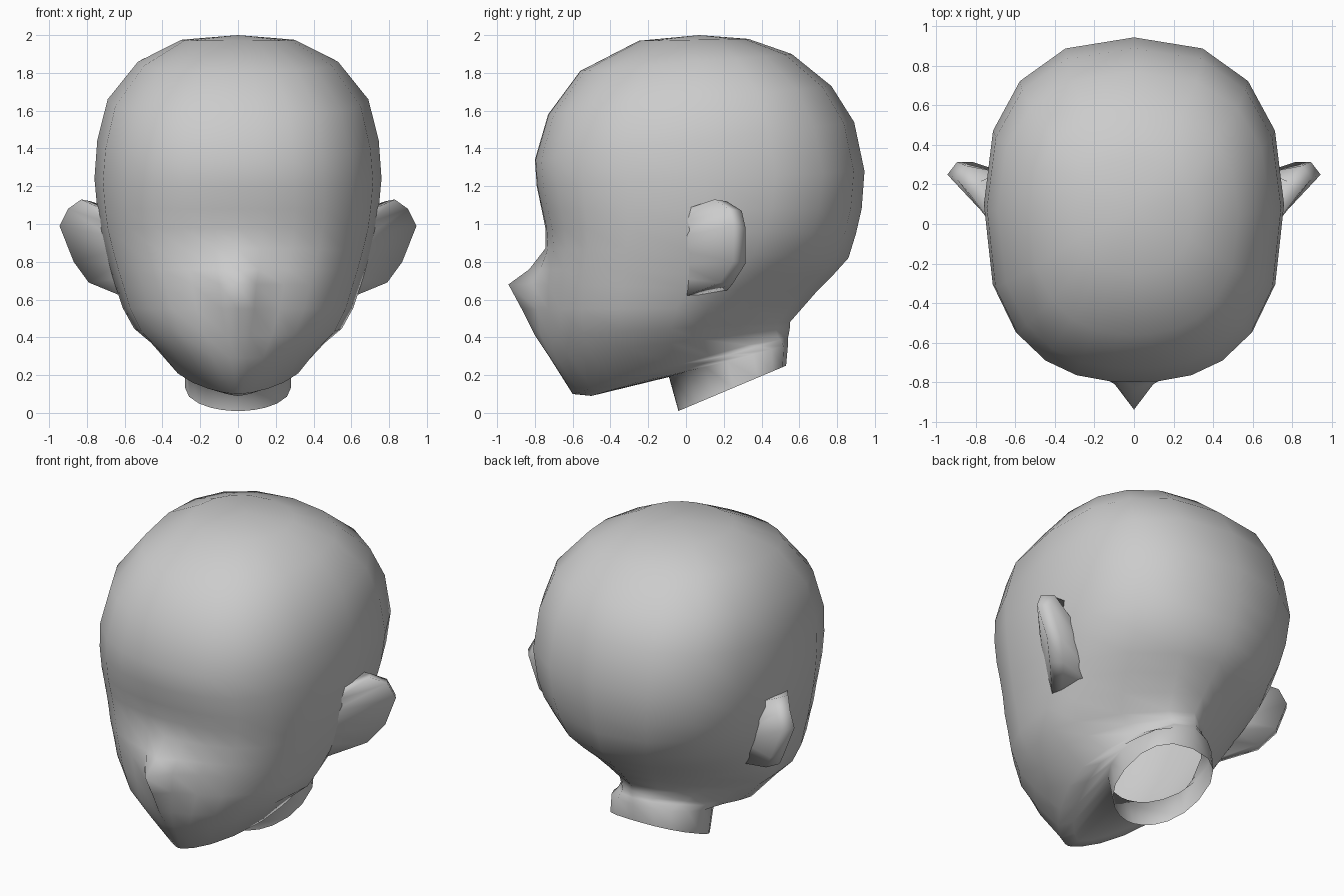
import bpy, bmesh
from math import sin, cos, radians

cube = bpy.data.objects.get("Cube")
if cube:
    bpy.data.objects.remove(cube, do_unlink=True)

grey = bpy.data.materials.new("plain grey")
grey.use_nodes = True
grey.diffuse_color = (0.6, 0.6, 0.6, 1)
grey.node_tree.nodes["Principled BSDF"].inputs["Base Color"].default_value = (0.6, 0.6, 0.6, 1)


def finish(bm, name):
    """Turn a bmesh into a smooth object in the single colour."""
    bmesh.ops.recalc_face_normals(bm, faces=bm.faces)
    mesh = bpy.data.meshes.new(name)
    bm.to_mesh(mesh)
    bm.free()
    mesh.materials.append(grey)
    mesh.shade_smooth()
    obj = bpy.data.objects.new(name, mesh)
    bpy.context.collection.objects.link(obj)
    return obj


def bridge(bm, a, b, closed):
    n = len(a)
    for i in range(n if closed else n - 1):
        j = (i + 1) % n
        bm.faces.new((a[i], a[j], b[j], b[i]))


# Angles around half a ring, from the face to the back of the head
HALF = [0, 6, 18, 32, 48, 68, 90, 112, 134, 157, 180]
ANGLES = HALF + [360 - a for a in HALF[-2:0:-1]]


def ring(bm, front, back, width, mid, pf, pb, nose=0):
    """Tilted superellipse ring, widest at y = mid, with a push at the nose."""
    (yf, zf), (yb, zb) = front, back
    verts = []
    for a in ANGLES:
        s, c = sin(radians(a)), cos(radians(a))
        p, reach = (pf, yf - mid) if c > 0 else (pb, yb - mid)
        x = width * abs(s) ** (2 / p) * (1 if s >= 0 else -1)
        y = mid + reach * abs(c) ** (2 / p)
        if a in (180,):
            x = 0
        z = zf + (zb - zf) * (y - yf) / (yb - yf)
        if a == 0:
            y -= nose
        elif a in (6, 354):
            y -= nose * 0.3
        verts.append(bm.verts.new((x, y, z)))
    return verts


# Skull and face rings: front point, back point, half width, widest y, exponents, nose
SKULL = [
    ((-.25, 1.97), (.33, 1.98), .30, .05, 2.2, 2.2),
    ((-.56, 1.81), (.56, 1.90), .53, .05, 2.4, 2.3),
    ((-.73, 1.58), (.77, 1.73), .69, .07, 2.5, 2.4),
    ((-.80, 1.34), (.89, 1.54), .745, .08, 2.5, 2.4),
    ((-.79, 1.20), (.945, 1.28), .76, .10, 2.5, 2.4),
    ((-.765, 1.08), (.93, 1.08), .745, .10, 2.6, 2.3),
    ((-.74, .98), (.90, .95), .73, .08, 2.6, 2.2, .005),
    ((-.73, .87), (.86, .82), .70, .05, 2.6, 2.0, .015),
    ((-.75, .76), (.77, .72), .67, .02, 2.5, 1.8, .08),
]
# Muzzle, jaw and neck rings
JAW = [
    ((-.76, .68), (.69, .64), .645, .0, 2.4, 1.6, .18),
    ((-.76, .55), (.62, .56), .61, -.05, 2.3, 1.45, .11),
    ((-.76, .41), (.55, .48), .55, -.08, 2.1, 1.35, .04),
    ((-.72, .29), (.55, .45), .46, -.08, 1.9, 1.35),
    ((-.60, .10), (.545, .42), .35, -.05, 1.6, 1.6),
    ((-.50, .09), (.54, .40), .30, .05, 1.5, 1.9),
    ((-.09, .19), (.54, .36), .28, .22, 2.0, 2.3),
    ((-.04, .01), (.53, .25), .28, .25, 2.0, 2.5),
]

# Head: crown fan, lofted rings, open neck
bm = bmesh.new()
rings = [ring(bm, *r) for r in SKULL + JAW]
crown = bm.verts.new((0, .07, 2))
for i, v in enumerate(rings[0]):
    bm.faces.new((crown, v, rings[0][(i + 1) % len(ANGLES)]))
for a, b in zip(rings, rings[1:]):
    bridge(bm, a, b, True)
finish(bm, "head")

# Ear rim from the top root round to the lobe
RIM = [(.74, .03, 1.09), (.83, .15, 1.13), (.90, .23, 1.08), (.945, .25, .99),
       (.87, .25, .80), (.79, .18, .69), (.62, .0, .62)]


def ear(name, side):
    bm = bmesh.new()
    cols = [[], [], [], []]
    for i, (x, y, z) in enumerate(RIM):
        t = i / (len(RIM) - 1)
        thick = .065 if 0 < i < len(RIM) - 1 else .02
        root_z = 1.08 - .44 * t
        points = [(.71 - .11 * t, -.04, root_z), (x, y, z),
                  (x - .05, y + thick, z - .01), (.66 - .14 * t, .27 - .06 * t, root_z)]
        for col, (px, py, pz) in zip(cols, points):
            col.append(bm.verts.new((px * side, py, pz)))
    for a, b in zip(cols, cols[1:]):
        bridge(bm, a, b, False)
    bm.faces.new([c[0] for c in cols])
    bm.faces.new([c[-1] for c in cols])
    finish(bm, name)


ear("left_ear", 1)
ear("right_ear", -1)
